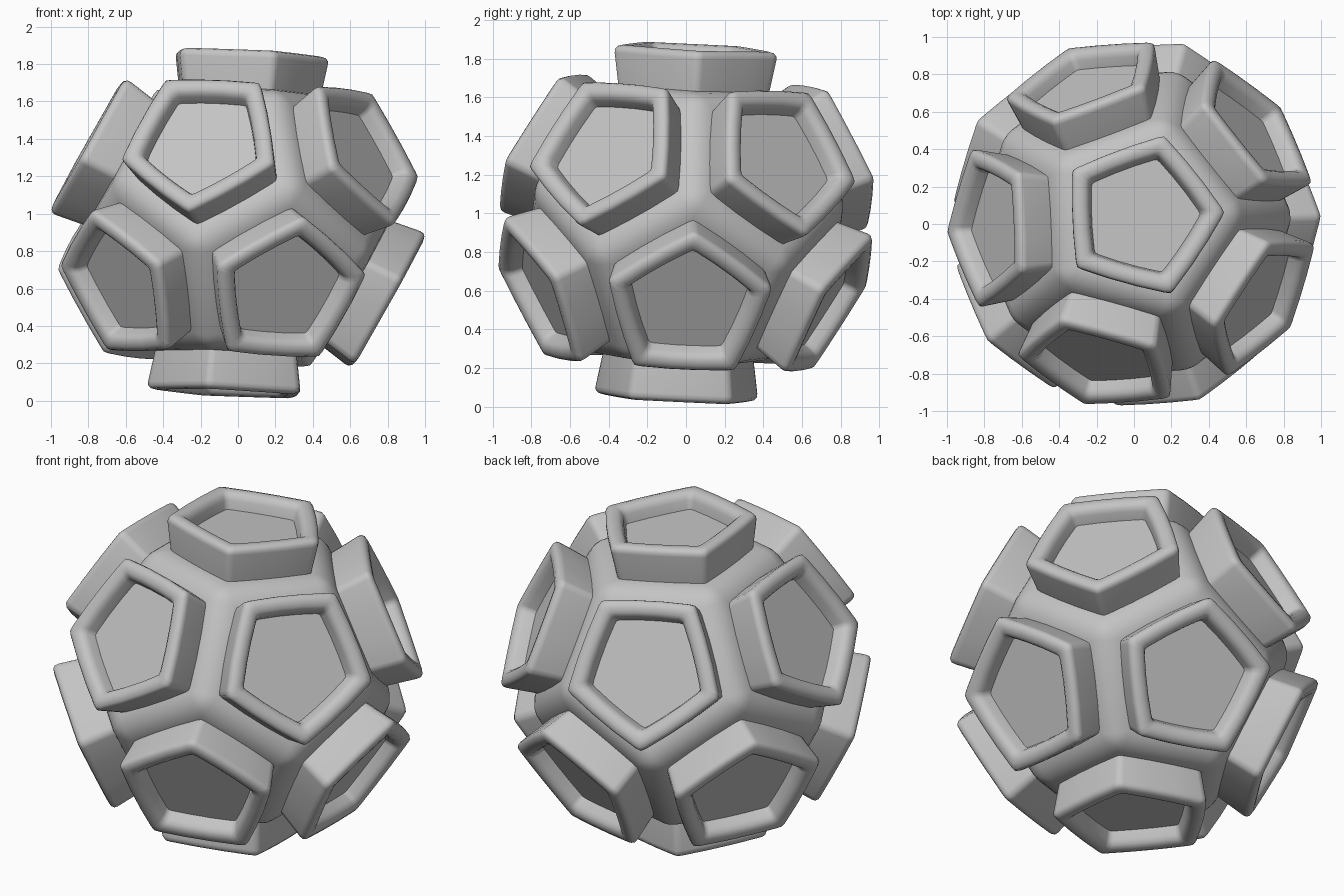
import bpy, bmesh, math
from mathutils import Vector
from itertools import combinations

if "Cube" in bpy.data.objects:
    bpy.data.objects.remove(bpy.data.objects["Cube"])

CENTRE = Vector((0, 0, 0.95))
TURN = math.radians(2.5)

grey = bpy.data.materials.new("plain_grey")
grey.diffuse_color = (0.55, 0.55, 0.55, 1)
grey.use_nodes = True
grey.node_tree.nodes["Principled BSDF"].inputs["Base Color"].default_value = grey.diffuse_color

# Twelve face directions of a slightly tilted dodecahedron
tilt = Vector((0, 0, 1)).rotation_difference(Vector((0.047, 0.05, 1)))
s, c = 2 / math.sqrt(5), 1 / math.sqrt(5)
upper = [Vector((0, 0, 1))]
for k in range(5):
    a = math.radians(36 + 72 * k) + TURN
    upper.append(Vector((s * math.cos(a), s * math.sin(a), c)))
normals = [tilt @ n for n in upper]
normals += [-n for n in normals]


def finish(bm, name):
    bmesh.ops.recalc_face_normals(bm, faces=bm.faces)
    mesh = bpy.data.meshes.new(name)
    bm.to_mesh(mesh)
    bm.free()
    mesh.materials.append(grey)
    ob = bpy.data.objects.new(name, mesh)
    bpy.context.collection.objects.link(ob)
    bpy.ops.object.select_all(action='DESELECT')
    ob.select_set(True)
    bpy.context.view_layer.objects.active = ob
    bpy.ops.object.shade_smooth_by_angle(angle=math.radians(48))
    return ob


# Core body: dodecahedron with rounded ridges
bm = bmesh.new()
for tri in combinations(normals, 3):
    if all(p.dot(q) > 0.4 for p, q in combinations(tri, 2)):
        bm.verts.new(CENTRE + (tri[0] + tri[1] + tri[2]).normalized() * 0.885)
bmesh.ops.convex_hull(bm, input=bm.verts)
bmesh.ops.dissolve_limit(bm, angle_limit=0.05, verts=bm.verts, edges=bm.edges)
bmesh.ops.bevel(bm, geom=bm.edges[:], offset=0.09, segments=4, profile=0.5,
                affect='EDGES', clamp_overlap=True)
finish(bm, "core_body")


# Soft pentagon with eased corners and slightly bowed sides
def pentagon():
    corners = [Vector((math.cos(k * math.tau / 5), math.sin(k * math.tau / 5)))
               for k in range(5)]
    pts = []
    for k in range(5):
        p, q = corners[k], corners[(k + 1) % 5]
        out = (p + q).normalized()
        pts.append(p * 0.99)
        for t in (0.06, 0.35, 0.65, 0.94):
            pts.append(p.lerp(q, t) + out * 0.1 * t * (1 - t))
    return pts


OUTLINE = pentagon()
# (radius, distance from centre): outer wall, rounded lip, inner wall, floor
PROFILE = [(0.405, 0.60), (0.415, 0.70), (0.445, 0.87), (0.444, 0.89),
           (0.430, 0.905), (0.400, 0.912), (0.365, 0.908), (0.342, 0.893),
           (0.330, 0.87), (0.318, 0.82)]

# Twelve flared pentagonal sockets
for i, n in enumerate(normals):
    near = next(m for m in normals if 0.4 < m.dot(n) < 0.5)
    u = -(near - n * near.dot(n)).normalized()
    v = n.cross(u)
    bm = bmesh.new()
    rings = [[bm.verts.new(CENTRE + n * d + (u * p.x + v * p.y) * r)
              for p in OUTLINE] for r, d in PROFILE]
    count = len(OUTLINE)
    for a, b in zip(rings, rings[1:]):
        for k in range(count):
            j = (k + 1) % count
            bm.faces.new((a[k], a[j], b[j], b[k]))
    bm.faces.new(rings[-1])
    bm.faces.new(rings[0][::-1])
    finish(bm, f"socket_{i + 1}")
